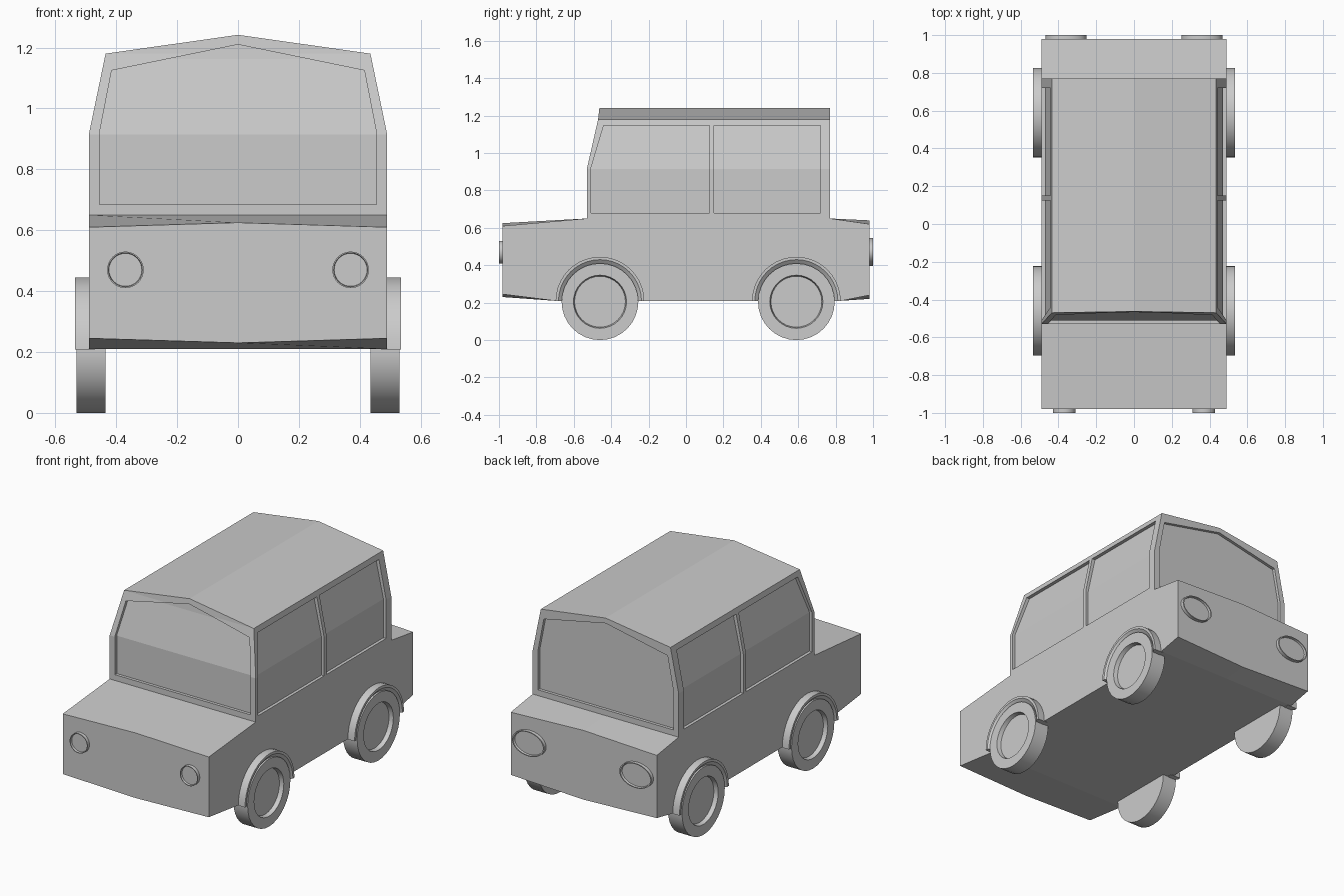
import bpy, bmesh
from math import sin, cos, pi, tau

if "Cube" in bpy.data.objects:
    bpy.data.objects.remove(bpy.data.objects["Cube"])


def finish(name, bm, smooth=False):
    bmesh.ops.recalc_face_normals(bm, faces=bm.faces[:])
    me = bpy.data.meshes.new(name)
    bm.to_mesh(me)
    bm.free()
    ob = bpy.data.objects.new(name, me)
    bpy.context.collection.objects.link(ob)
    if smooth:
        bpy.ops.object.select_all(action='DESELECT')
        ob.select_set(True)
        bpy.context.view_layer.objects.active = ob
        bpy.ops.object.shade_smooth_by_angle(angle=0.6)
    return ob


def loft(name, rings):
    """Skin closed rings of equal length and cap both ends."""
    bm = bmesh.new()
    vs = [[bm.verts.new(p) for p in r] for r in rings]
    n = len(rings[0])
    for a, b in zip(vs, vs[1:]):
        for i in range(n):
            j = (i + 1) % n
            bm.faces.new((a[i], a[j], b[j], b[i]))
    bm.faces.new(vs[0])
    bm.faces.new(vs[-1])
    return finish(name, bm)


def lathe(name, profile, place, arc=tau, n=32):
    """Revolve (offset, radius) points; place() maps offset, u, v to space."""
    full = arc >= tau
    bm = bmesh.new()
    rings = []
    for k in range(n if full else n + 1):
        t = arc * k / n
        rings.append([bm.verts.new(place(a, r * cos(t), r * sin(t))) for a, r in profile])
    m = len(profile)
    for k in range(n):
        a, b = rings[k], rings[(k + 1) % len(rings)]
        for i in range(m - 1 if full else m):
            j = (i + 1) % m
            bm.faces.new((a[i], a[j], b[j], b[i]))
    if full:
        bm.faces.new([r[0] for r in rings])
        bm.faces.new([r[-1] for r in rings])
    else:
        bm.faces.new(rings[0])
        bm.faces.new(rings[-1])
    return finish(name, bm, True)


# Lower body: side profile, slightly bowed along the centre line
def body_ring(x):
    e = abs(x) > 0
    pts = [(-0.98, 0.245 if e else 0.23), (-0.70, 0.21), (0.83, 0.21),
           (0.98, 0.24 if e else 0.22), (0.98, 0.62 if e else 0.64),
           (0.77, 0.65), (-0.53, 0.65), (-0.98, 0.61 if e else 0.625)]
    return [(x, y, z) for y, z in pts]


loft("body", [body_ring(x) for x in (-0.49, 0, 0.49)])


# Cabin: outer shell, with an inset core that becomes the recessed glass
def cabin_solid(name, d, bottom):
    half = [(0.49 - d, bottom, -0.53 + d), (0.49 - d, 0.915, -0.53 + d),
            (0.435 - d, 1.18 - d, -0.47 + d)]
    rows = [[(x, y, z), (x, 0.77 - d, z), (-x, 0.77 - d, z), (-x, y, z)] for x, z, y in half]
    bm = bmesh.new()
    vs = [[bm.verts.new(p) for p in r] for r in rows]
    for a, b in zip(vs, vs[1:]):
        for i in range(4):
            j = (i + 1) % 4
            bm.faces.new((a[i], a[j], b[j], b[i]))
    bm.faces.new(vs[0])
    front = bm.verts.new((0, -0.463 + d, 1.242 - d))
    back = bm.verts.new((0, 0.77 - d, 1.242 - d))
    r, rb, lb, l = vs[-1]
    bm.faces.new((r, rb, back, front))
    bm.faces.new((front, back, lb, l))
    bm.faces.new((l, r, front))
    bm.faces.new((rb, lb, back))
    return finish(name, bm)


cabin = cabin_solid("cabin", 0, 0.60)
core = cabin_solid("glass_core", 0.018, 0.63)

# Window openings
end_win = [(-0.455, 0.685), (0.455, 0.685), (0.455, 0.92), (0.415, 1.125),
           (0, 1.21), (-0.415, 1.125), (-0.455, 0.92)]
side_front = [(-0.508, 0.68), (0.125, 0.68), (0.125, 1.147), (-0.44, 1.147), (-0.508, 0.92)]
side_rear = [(0.15, 0.68), (0.72, 0.68), (0.72, 1.147), (0.15, 1.147)]
cutters = [loft("end_window_cutter", [[(x, y, z) for x, z in end_win] for y in (-1, 1.1)])]
for prof in (side_front, side_rear):
    cutters.append(loft("side_window_cutter", [[(x, y, z) for y, z in prof] for x in (-1, 1)]))
for other, op in [(c, 'DIFFERENCE') for c in cutters] + [(core, 'UNION')]:
    mod = cabin.modifiers.new(op.lower(), 'BOOLEAN')
    mod.operation = op
    mod.solver = 'EXACT'
    mod.object = other
    other.hide_render = True
bpy.context.view_layer.update()
result = cabin.evaluated_get(bpy.context.evaluated_depsgraph_get())
cabin.data = bpy.data.meshes.new_from_object(result)
cabin.modifiers.clear()
for helper in cutters + [core]:
    bpy.data.objects.remove(helper)

# Wheels with dished hubs, and half-ring wheel arches
wheel = [(0.435, 0.205), (0.53, 0.205), (0.53, 0.142), (0.505, 0.136)]
arch = [(0.47, 0.237), (0.535, 0.237), (0.535, 0.222), (0.518, 0.2), (0.47, 0.2)]
for s, side in ((1, "right"), (-1, "left")):
    for yc, end in ((-0.46, "front"), (0.59, "rear")):
        lathe(f"{end}_{side}_wheel", wheel,
              lambda a, u, v: (s * a, yc + u, 0.205 + v))
        lathe(f"{end}_{side}_arch", arch,
              lambda a, u, v: (s * a, yc + u, 0.208 + v), arc=pi, n=20)

    # Round headlights and oval tail lights with a raised rim
    lamp = [(0.96, 1), (1.0, 1), (1.0, 0.93), (0.988, 0.9)]
    lathe(f"{side}_headlight", lamp,
          lambda a, u, v: (s * 0.37 + 0.06 * u, -a, 0.47 + 0.06 * v))
    lathe(f"{side}_tail_light", lamp,
          lambda a, u, v: (s * 0.36 + 0.108 * u, a, 0.47 + 0.075 * v))
